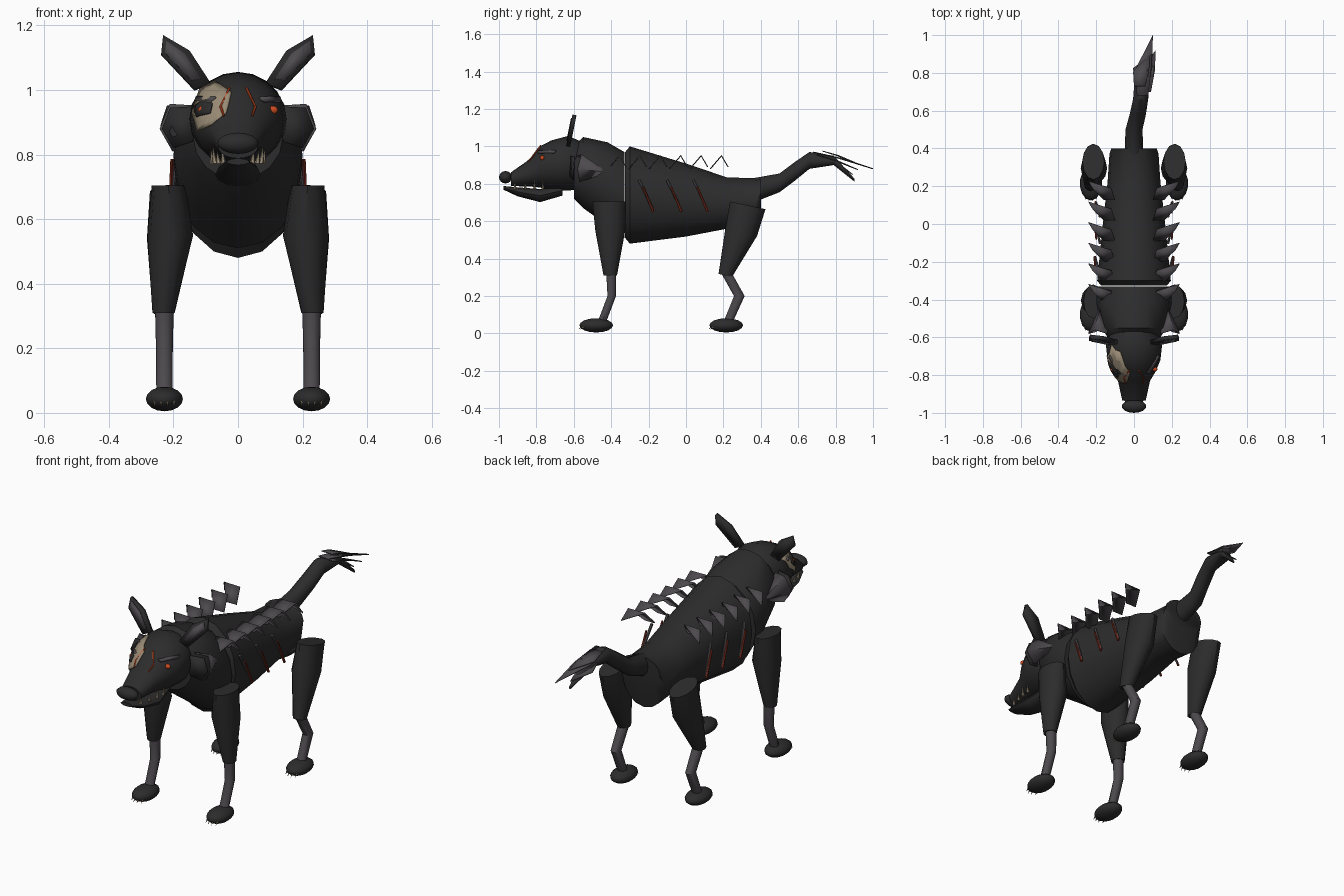
import bpy, bmesh, math
from mathutils import Vector
from mathutils.bvhtree import BVHTree

cube = bpy.data.objects.get("Cube")
if cube:
    bpy.data.objects.remove(cube, do_unlink=True)


def material(name, rgb):
    m = bpy.data.materials.new(name)
    m.use_nodes = True
    m.diffuse_color = (*rgb, 1)
    m.node_tree.nodes["Principled BSDF"].inputs["Base Color"].default_value = (*rgb, 1)
    return m


BLACK = material("black fur", (0.025, 0.025, 0.025))
GREY = material("grey fur", (0.075, 0.068, 0.075))
BONE = material("bone", (0.32, 0.26, 0.18))
EMBER = material("ember orange", (0.6, 0.07, 0.015))
BLOOD = material("dark red", (0.2, 0.025, 0.012))


def finish(name, bm, mat, angle=40):
    bmesh.ops.recalc_face_normals(bm, faces=bm.faces)
    mesh = bpy.data.meshes.new(name)
    bm.to_mesh(mesh)
    bm.free()
    mesh.materials.append(mat)
    mesh.shade_smooth()
    mesh.set_sharp_from_angle(angle=math.radians(angle))
    obj = bpy.data.objects.new(name, mesh)
    bpy.context.collection.objects.link(obj)
    return obj


def loft(name, mat, rings, v=(0, 0, 1), n=16):
    """Rings are (x, y, z, half width, half depth along v)."""
    bm = bmesh.new()
    v = Vector(v)
    loops = []
    for x, y, z, a, b in rings:
        angles = [2 * math.pi * i / n for i in range(n)]
        loops.append([bm.verts.new(Vector((x + a * math.cos(t), y, z)) + v * b * math.sin(t))
                      for t in angles])
    for p, q in zip(loops, loops[1:]):
        for i in range(n):
            bm.faces.new((p[i], p[(i + 1) % n], q[(i + 1) % n], q[i]))
    bm.faces.new(loops[0])
    bm.faces.new(loops[-1])
    return finish(name, bm, mat)


def ball(name, mat, loc, size, seg=14):
    bm = bmesh.new()
    bmesh.ops.create_uvsphere(bm, u_segments=seg, v_segments=seg // 2 + 1, radius=1)
    for w in bm.verts:
        w.co = Vector(loc) + Vector(a * b for a, b in zip(w.co, size))
    return finish(name, bm, mat, 60)


def spike(name, mat, base, tip, r, r2=0.0, n=6):
    base, tip = Vector(base), Vector(tip)
    d = tip - base
    bm = bmesh.new()
    bmesh.ops.create_cone(bm, cap_ends=True, segments=n, radius1=r, radius2=r2, depth=d.length)
    rot = d.to_track_quat("Z", "Y")
    for w in bm.verts:
        w.co = rot @ w.co + (base + tip) / 2
    return finish(name, bm, mat)


def plate(name, mat, polys, thick=0.006):
    bm = bmesh.new()
    for pts in polys:
        bm.faces.new([bm.verts.new(p) for p in pts])
    bmesh.ops.remove_doubles(bm, verts=bm.verts, dist=0.0005)
    obj = finish(name, bm, mat, 10)
    mod = obj.modifiers.new("thickness", "SOLIDIFY")
    mod.thickness = thick
    mod.offset = 0
    return obj


# Body
loft("torso", BLACK, [(0, -.325, .74, .175, .23), (0, -.3, .74, .195, .26), (0, 0, .713, .165, .195),
                      (0, .22, .697, .14, .137), (0, .37, .682, .13, .148), (0, .4, .75, .12, .08)])
loft("chest", BLACK, [(0, -.6, .86, .14, .14), (0, -.55, .86, .17, .19), (0, -.42, .8, .2, .222),
                      (0, -.33, .74, .195, .23)])
loft("tail", BLACK, [(0, .36, .765, .05, .065), (0, .5, .805, .045, .05), (.02, .58, .865, .043, .05),
                     (.035, .66, .925, .04, .045), (.045, .79, .925, .04, .025),
                     (.08, .9, .82, .006, .008)], n=12)

# Head, jaw and nose
head = loft("head", BLACK, [(0, -.57, .9, .12, .13), (0, -.63, .91, .15, .146), (0, -.72, .9, .14, .132),
                            (0, -.78, .89, .115, .11), (0, -.83, .86, .085, .075),
                            (0, -.935, .825, .062, .037)], n=20)
loft("lower_jaw", BLACK, [(0, -.975, .778, .035, .01), (0, -.9, .757, .062, .024),
                          (0, -.78, .737, .07, .035), (0, -.66, .765, .05, .028)], n=12)
ball("nose", BLACK, (0, -.965, .835), (.065, .035, .033))
skull = BVHTree.FromPolygons([v.co for v in head.data.vertices],
                             [list(p.vertices) for p in head.data.polygons])


def on_head(x, z, lift=.004):
    hit, normal, _, _ = skull.ray_cast(Vector((x, -2, z)), Vector((0, 1, 0)))
    return hit + normal * lift if hit else Vector((x, -.64, z))


def patch(name, mat, outline, lift=.005, steps=5):
    """Lay a fan-shaped marking over the face."""
    c = [sum(p[k] for p in outline) / len(outline) for k in (0, 1)]

    def at(p, s):
        return on_head(c[0] + (p[0] - c[0]) * s / steps, c[1] + (p[1] - c[1]) * s / steps, lift)
    polys = []
    for p, q in zip(outline, outline[1:] + outline[:1]):
        mid = ((p[0] + q[0]) / 2, (p[1] + q[1]) / 2)
        for a, b in ((p, mid), (mid, q)):
            polys.append([at(a, 0), at(a, 1), at(b, 1)])
            for s in range(1, steps):
                polys.append([at(a, s), at(a, s + 1), at(b, s + 1), at(b, s)])
    return plate(name, mat, polys, .004)


patch("face_marking", BONE, [(-.115, 1.0), (-.07, 1.025), (-.02, .99), (-.035, .925),
                             (-.08, .89), (-.122, .872), (-.138, .93)])
patch("eye_socket", BLACK, [(-.13, .945), (-.11, .96), (-.075, .955), (-.08, .925), (-.12, .915)], .009, 2)
for side in (-1, 1):
    path = [(side * .025, 1.0), (side * .052, .945), (side * .042, .915)]
    for a, b in zip(path, path[1:]):
        spike("face_scar", EMBER, on_head(*a, .007), on_head(*b, .007), .004, .003)

for s, label in ((1, "left"), (-1, "right")):
    # Face details
    eye = on_head(s * .108, .938, 0)
    ball(label + "_eye", EMBER, eye, (.017, .012, .013), 10)
    a, b, c, d = [on_head(s * x, z, .008) for x, z in ((.065, .972), (.12, .975), (.125, .962), (.08, .96))]
    plate(label + "_brow", GREY, [[a, b, c, d]], .01)
    for x, y, h in ((.045, -.915, .035), (.06, -.86, .03), (.072, -.81, .045), (.078, -.765, .035)):
        spike(label + "_tooth", BONE, (s * x, y, .772), (s * x * 1.08, y, .782 + h), .009)

    # Ears
    ear = [(.085, 1.02), (.15, 1.12), (.232, 1.168), (.238, 1.11), (.135, 1.0)]
    plate(label + "_ear", BLACK, [[(s * x, -.63 + (z - 1) * .2, z) for x, z in ear]], .022)
    inner = [(.115, 1.035), (.165, 1.112), (.222, 1.152), (.226, 1.115), (.145, 1.03)]
    plate(label + "_inner_ear", GREY, [[(s * x, -.643 + (z - 1) * .2, z) for x, z in inner]], .005)

    # Neck tufts
    plate(label + "_neck_tuft", GREY, [
        [(s * .14, -.58, .95), (s * .21, -.56, .955), (s * .17, -.42, .86)],
        [(s * .21, -.56, .955), (s * .24, -.58, .88), (s * .17, -.42, .86)],
        [(s * .24, -.58, .88), (s * .2, -.57, .81), (s * .17, -.42, .86)]])
    plate(label + "_cheek_tuft", BLACK, [[(s * .12, -.62, .95), (s * .21, -.595, .945),
                                         (s * .235, -.6, .88), (s * .2, -.6, .82), (s * .14, -.62, .84)]])

    # Arched back spines
    for i in range(6):
        y = -.355 + i * .109
        plate(label + "_back_spine", GREY, [
            [(s * .1, y - .06, .88), (s * .16, y - .06, .88), (s * .22, y, .95), (s * .12, y, .95)],
            [(s * .12, y, .95), (s * .22, y, .95), (s * .24, y + .035, .89)]])

    # Exposed ribs with wounds
    for y in (-.25, -.1, .04):
        x = .2 if y > -.2 else .205
        top, low = (s * (x - .02), y, .82), (s * x, y + .075, .66)
        spike(label + "_rib", GREY, top, low, .008, .006)
        spike(label + "_wound", BLOOD, (s * x, y + .02, .785), (s * (x + .004), y + .075, .65), .005, .007)

    # Front leg
    loft(label + "_front_thigh", BLACK, [(s * .215, -.41, .705, .052, .09), (s * .21, -.405, .55, .071, .08),
                                         (s * .231, -.405, .31, .034, .036)], (0, 1, 0), 12)
    loft(label + "_front_shin", GREY, [(s * .228, -.4, .33, .029, .028), (s * .228, -.397, .2, .026, .024),
                                       (s * .228, -.45, .06, .025, .024)], (0, 1, 0), 10)
    # Hind leg
    loft(label + "_hind_thigh", BLACK, [(s * .215, .33, .685, .058, .095), (s * .212, .295, .54, .07, .085),
                                        (s * .23, .21, .31, .034, .036)], (0, 1, -.22), 12)
    loft(label + "_hind_shin", GREY, [(s * .228, .215, .325, .029, .03), (s * .228, .285, .2, .026, .03),
                                      (s * .228, .225, .06, .025, .026)], (0, 1, 0), 10)
    # Paws and claws
    for y, part in ((-.48, "_front"), (.215, "_hind")):
        ball(label + part + "_paw", BLACK, (s * .228, y, .043), (.059, .09, .038))
        for dx in (-.03, -.01, .01, .03):
            reach = .078 - abs(dx) * .5
            spike(label + part + "_claw", BONE, (s * .228 + dx, y - reach, .04),
                  (s * .228 + dx, y - reach - .022, .02), .006, 0, 5)

# Feathered tail tip
for x, y, z, length, drop in ((.045, .68, .97, .32, .09), (.03, .73, .975, .17, .06),
                              (.06, .7, .955, .22, .08), (.03, .77, .93, .12, .08)):
    tip = (x + .055, y + length, z - drop)
    plate("tail_feather", GREY, [[(x - .03, y, z), (x + .03, y, z),
                                  (x + .05, y + length * .5, z - drop * .4), tip,
                                  (x - .035, y + length * .45, z - drop * .4)]], .005)
